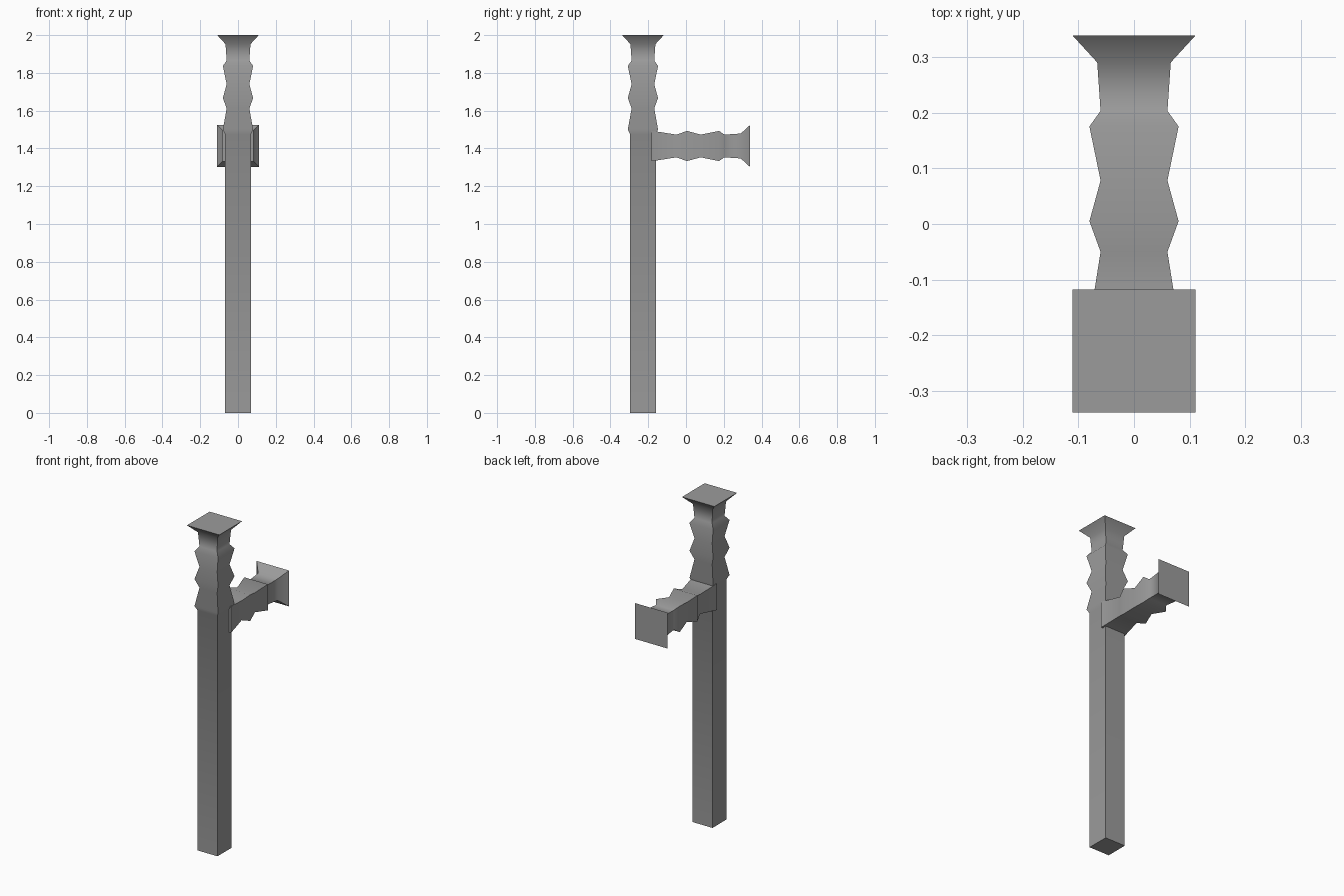
import bpy, bmesh, math
from mathutils import Matrix, Vector

cube = bpy.data.objects.get("Cube")
if cube:
    bpy.data.objects.remove(cube, do_unlink=True)

grey = bpy.data.materials.new("plain grey")
grey.use_nodes = True
colour = (0.33, 0.33, 0.33, 1)
grey.diffuse_color = colour
grey.node_tree.nodes["Principled BSDF"].inputs["Base Color"].default_value = colour

# Ridged grip with flared end: (distance back from the end, half width)
GRIP = [(0, 0.11), (0.048, 0.066), (0.135, 0.06), (0.163, 0.08),
        (0.26, 0.06), (0.333, 0.08), (0.388, 0.06)]


def square_loft(name, profile, matrix):
    """Skin square rings along local z, with flat caps at both ends."""
    bm = bmesh.new()
    rings = [[bm.verts.new((sx * h, sy * h, -d))
              for sx, sy in ((-1, -1), (1, -1), (1, 1), (-1, 1))]
             for d, h in profile]
    for a, b in zip(rings, rings[1:]):
        for i in range(4):
            j = (i + 1) % 4
            bm.faces.new((a[i], a[j], b[j], b[i]))
    bm.faces.new(rings[0])
    bm.faces.new(rings[-1])
    bmesh.ops.recalc_face_normals(bm, faces=bm.faces)
    mesh = bpy.data.meshes.new(name)
    bm.to_mesh(mesh)
    bm.free()
    mesh.materials.append(grey)
    obj = bpy.data.objects.new(name, mesh)
    obj.matrix_world = matrix
    bpy.context.collection.objects.link(obj)
    bpy.ops.object.select_all(action='DESELECT')
    obj.select_set(True)
    bpy.context.view_layer.objects.active = obj
    bpy.ops.object.shade_smooth_by_angle(angle=math.radians(60))
    return obj


# Long upright shaft topped by a grip
square_loft("shaft", GRIP + [(0.5, 0.08), (0.525, 0.068), (2.0, 0.068)],
            Matrix.Translation((0, -0.228, 2)))

# Side handle pointing backwards, slightly sunk into the shaft
square_loft("side_handle", GRIP + [(0.521, 0.081)],
            Matrix.Translation((0, 0.338, 1.413)) @ Matrix.Rotation(-math.pi / 2, 4, 'X'))
